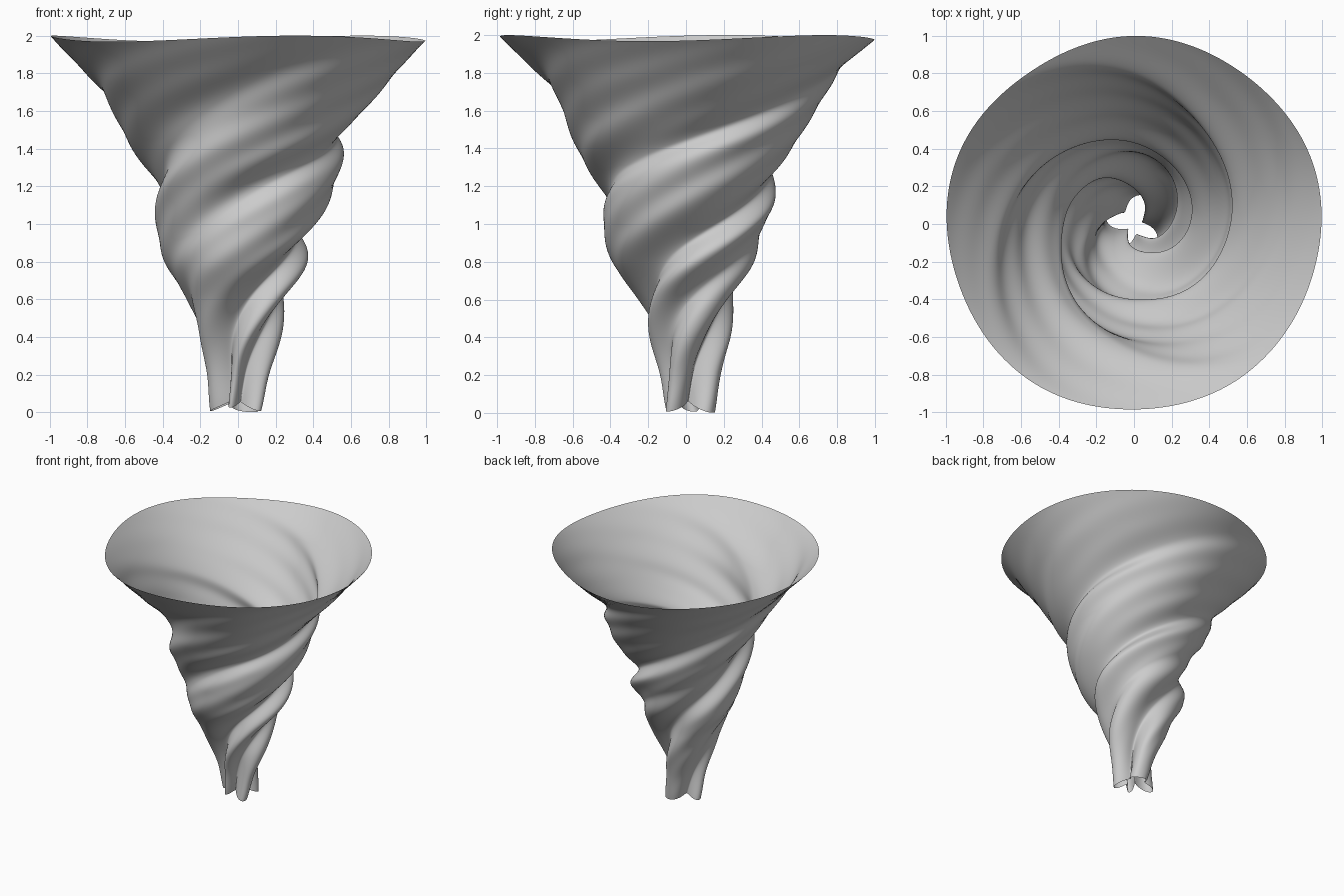
import bpy, bmesh
from math import sin, cos, pi, exp, radians

if "Cube" in bpy.data.objects:
    bpy.data.objects.remove(bpy.data.objects["Cube"])

SEG, ROWS = 216, 150
# outer radius and fold depth (fraction of radius) every 0.2 in height
RADIUS = [0.165, 0.185, 0.24, 0.30, 0.395, 0.45, 0.51, 0.58, 0.68, 0.83, 0.995]
DEPTH = [0.74, 0.68, 0.55, 0.46, 0.36, 0.27, 0.23, 0.16, 0.11, 0.06, 0.01]
# spiralling creases: angle in degrees and strength every 0.4 in height
CREASES = [
    ([130, 175, 215, 288, 402, 480], [0.7, 0.5, 0.2, 0.8, 1, 1]),
    ([15, 60, 122, 188, 253, 310], [1, 0.9, 0.7, 1, 1, 1]),
    ([-140, -105, -25, 80, 160, 225], [1, 1, 1, 0.8, 0.6, 0.6]),
    ([-75, -35, 50, 145, 220, 280], [0.9, 0.8, 0.5, 0.15, 0, 0]),
]


def smooth_lookup(tab, step, z):
    """Catmull-Rom interpolation of an evenly spaced table."""
    t = min(max(z / step, 0), len(tab) - 1.0001)
    i = int(t)
    f = t - i
    b, c = tab[i], tab[i + 1]
    a = tab[i - 1] if i > 0 else 2 * b - c
    d = tab[i + 2] if i + 2 < len(tab) else 2 * c - b
    return b + 0.5 * f * (c - a + f * (2*a - 5*b + 4*c - d + f * (3*(b - c) + d - a)))


def fold(th, here):
    """Inward fold amount at an angle, given the creases at this height."""
    total = 0
    for ang, strength in here:
        d = (th - radians(ang) + pi) % (2 * pi) - pi
        width = radians(20 if d > 0 else 34)
        total += strength * exp(-(d / width) ** 2)
    return min(total, 1.1)


# twisted funnel, one open sheet
bm = bmesh.new()
rows = []
for j in range(ROWS + 1):
    t = j / ROWS
    z0 = 2 * t
    here = [(smooth_lookup(a, 0.4, z0), smooth_lookup(s, 0.4, z0)) for a, s in CREASES]
    radius = smooth_lookup(RADIUS, 0.2, z0)
    depth = smooth_lookup(DEPTH, 0.2, z0)
    ring = []
    for i in range(SEG):
        th = 2 * pi * i / SEG + 3.6 * z0
        f = fold(th, here)
        r = radius * (1 - depth * f)
        # fine secondary ripples, then gently wavy rims
        r *= 1 + 0.012 * sin(9 * (th - 3.6 * z0)) * sin(pi * t) + 0.008 * sin(5 * th) * t
        z = z0 + 0.06 * f * (1 - t) ** 12
        z -= (0.016 - 0.016 * cos(3 * th - 0.8 * pi)) * t ** 14
        ring.append(bm.verts.new((r * cos(th), r * sin(th), z)))
    rows.append(ring)
for a, b in zip(rows, rows[1:]):
    for i in range(SEG):
        k = (i + 1) % SEG
        bm.faces.new((a[i], a[k], b[k], b[i])).smooth = True

mesh = bpy.data.meshes.new("twisted_funnel")
bm.to_mesh(mesh)
bm.free()
funnel = bpy.data.objects.new("twisted_funnel", mesh)
bpy.context.collection.objects.link(funnel)
